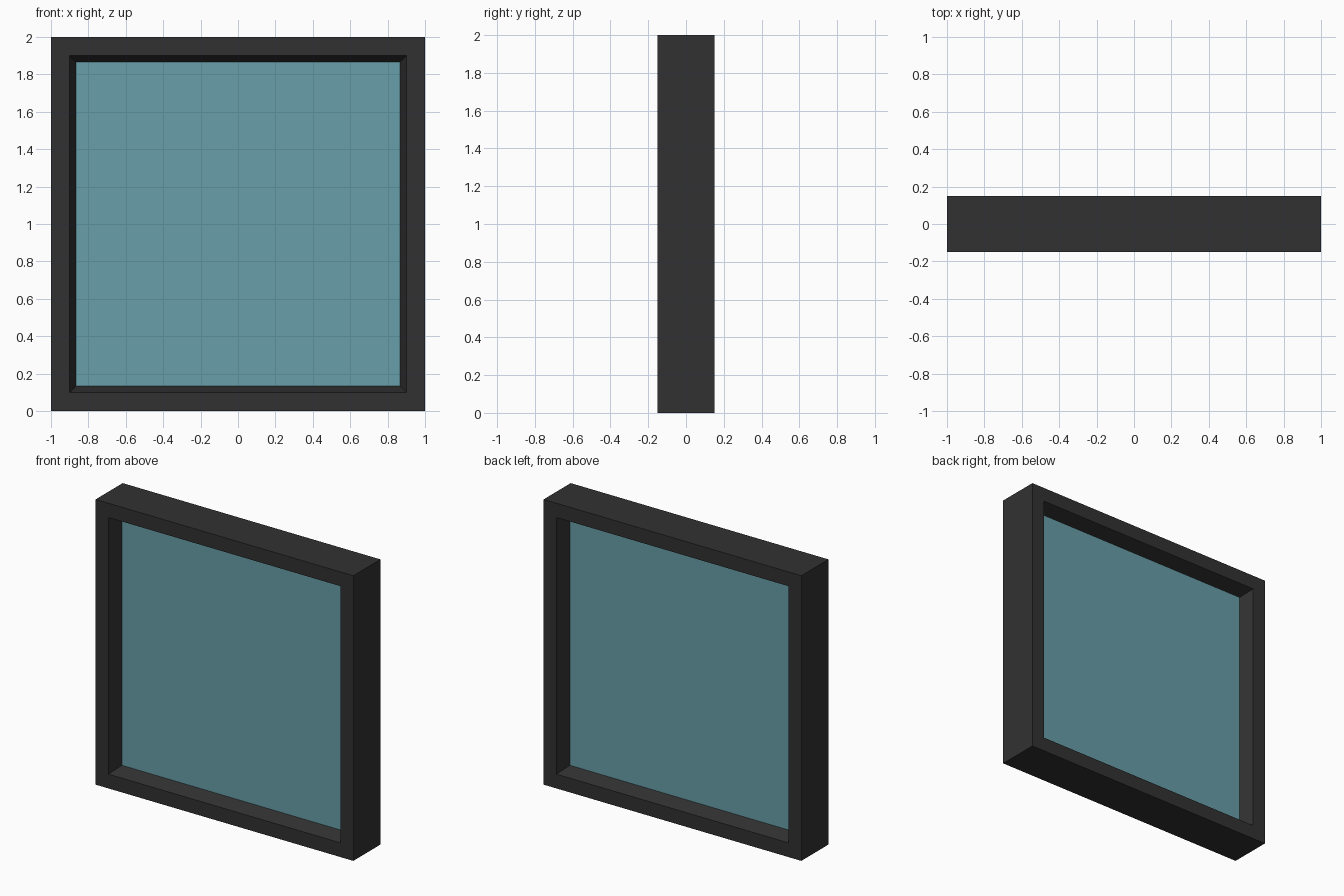
import bpy, bmesh

if "Cube" in bpy.data.objects:
    bpy.data.objects.remove(bpy.data.objects["Cube"])


def material(name, rgb):
    m = bpy.data.materials.new(name)
    m.diffuse_color = (*rgb, 1)
    m.use_nodes = True
    m.node_tree.nodes["Principled BSDF"].inputs["Base Color"].default_value = m.diffuse_color
    return m


def make_object(name, bm, mat):
    bmesh.ops.recalc_face_normals(bm, faces=bm.faces)
    mesh = bpy.data.meshes.new(name)
    bm.to_mesh(mesh)
    bm.free()
    mesh.materials.append(mat)
    obj = bpy.data.objects.new(name, mesh)
    bpy.context.collection.objects.link(obj)
    return obj


charcoal = material("charcoal frame", (0.031, 0.031, 0.031))
teal = material("teal glass", (0.138, 0.342, 0.398))

# Frame: cross-section (half size, depth) swept around a square,
# with inner sides sloping to a ridge at mid depth
profile = [(1, -0.15), (1, 0.15), (0.9, 0.15), (0.85, 0), (0.9, -0.15)]
corners = [(-1, -1), (1, -1), (1, 1), (-1, 1)]
bm = bmesh.new()
rings = [[bm.verts.new((cx * h, y, 1 + cz * h)) for cx, cz in corners]
         for h, y in profile]
for i, a in enumerate(rings):
    b = rings[(i + 1) % len(rings)]
    for j in range(4):
        k = (j + 1) % 4
        bm.faces.new((a[j], a[k], b[k], b[j]))
make_object("window_frame", bm, charcoal)

# Glass pane: slab set into the sloped reveal
bm = bmesh.new()
bmesh.ops.create_cube(bm, size=1)
bmesh.ops.scale(bm, vec=(1.734, 0.1, 1.734), verts=bm.verts)
bmesh.ops.translate(bm, vec=(0, 0, 1), verts=bm.verts)
make_object("glass_pane", bm, teal)
